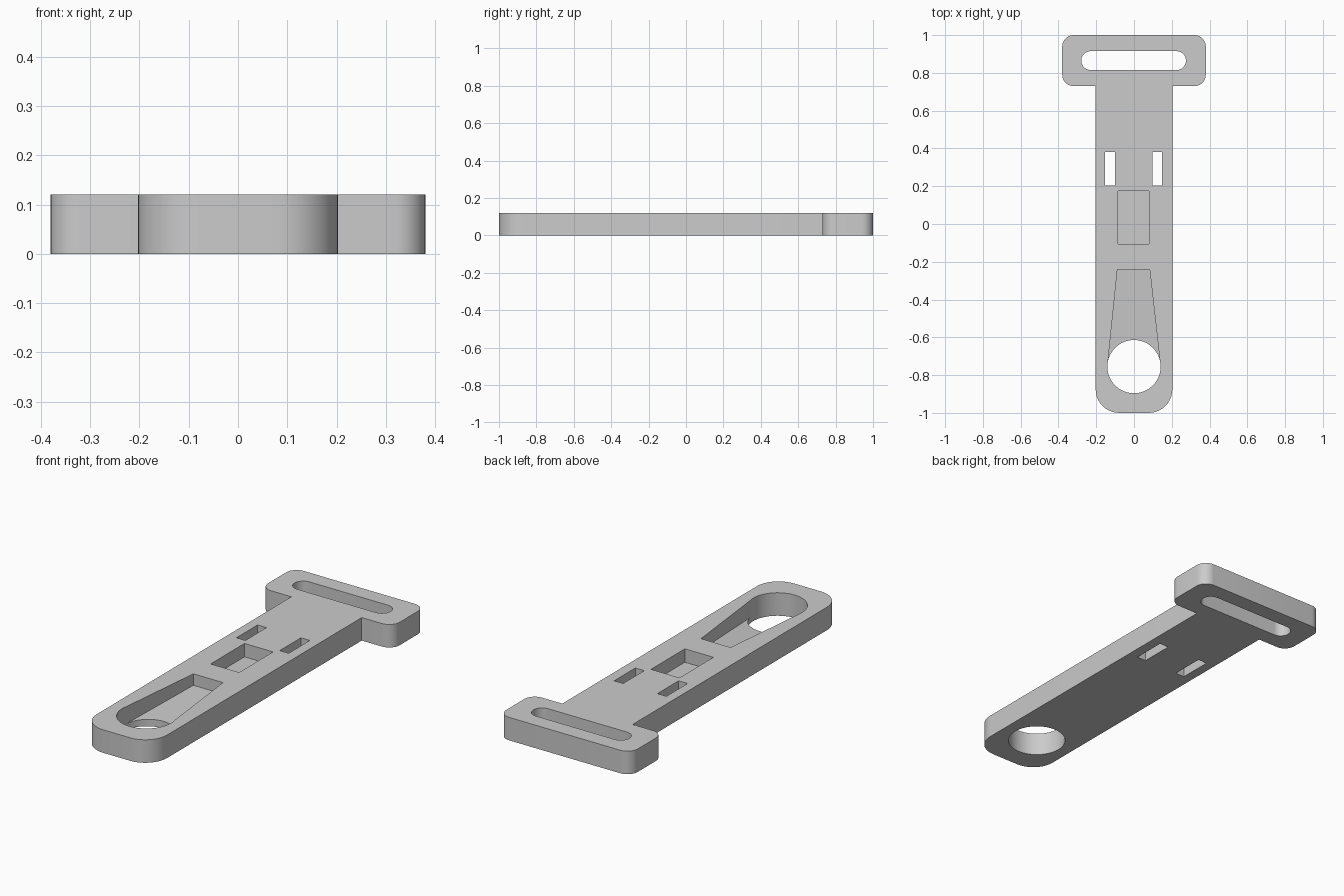
import bpy, bmesh
from math import pi, sin, cos, radians
from mathutils import Vector

cube = bpy.data.objects.get("Cube")
if cube:
    bpy.data.objects.remove(cube)

T = 0.12  # plate thickness

grey = bpy.data.materials.new("plain grey")
grey.use_nodes = True
colour = (0.6, 0.6, 0.6, 1)
grey.diffuse_color = colour
grey.node_tree.nodes["Principled BSDF"].inputs["Base Color"].default_value = colour


def rounded(corners, steps=10):
    """Outline from (x, y, radius) corners, each right angle rounded by an arc."""
    out = []
    for i, (x, y, r) in enumerate(corners):
        p = Vector((x, y))
        if r == 0:
            out.append(p)
            continue
        a = (Vector(corners[i - 1][:2]) - p).normalized() * r
        b = (Vector(corners[(i + 1) % len(corners)][:2]) - p).normalized() * r
        for k in range(steps + 1):
            t = pi / 2 * k / steps
            out.append(p + a * (1 - sin(t)) + b * (1 - cos(t)))
    return out


def box(x0, x1, y0, y1, r=0):
    return rounded([(x0, y0, r), (x1, y0, r), (x1, y1, r), (x0, y1, r)])


def prism(name, outline, z0, z1):
    bm = bmesh.new()
    face = bm.faces.new([bm.verts.new((x, y, z0)) for x, y in outline])
    new = bmesh.ops.extrude_face_region(bm, geom=[face])["geom"]
    for v in new:
        if isinstance(v, bmesh.types.BMVert):
            v.co.z = z1
    bmesh.ops.recalc_face_normals(bm, faces=bm.faces)
    mesh = bpy.data.meshes.new(name)
    bm.to_mesh(mesh)
    bm.free()
    mesh.materials.append(grey)
    ob = bpy.data.objects.new(name, mesh)
    bpy.context.collection.objects.link(ob)
    return ob


# T-shaped plate: rounded free end, wider rounded head
half = [(0.203, -1, 0.125), (0.203, 0.73, 0), (0.38, 0.73, 0.06), (0.38, 1, 0.06)]
outline = half + [(-x, y, r) for x, y, r in reversed(half)]
plate = prism("strap_plate", rounded(outline), 0, T)

# Through openings
LOW, HIGH = -0.1, T + 0.1
circle = [(0.141 * cos(2 * pi * k / 64), -0.755 + 0.141 * sin(2 * pi * k / 64)) for k in range(64)]
cutters = [
    prism("round_hole_cutter", circle, LOW, HIGH),
    prism("strap_slot_cutter", box(-0.279, 0.275, 0.815, 0.915, 0.0499), LOW, HIGH),
    prism("left_window_cutter", box(0.097, 0.149, 0.205, 0.38), LOW, HIGH),
    prism("right_window_cutter", box(-0.153, -0.101, 0.205, 0.38), LOW, HIGH),
    prism("square_pocket_cutter", box(-0.085, 0.08, -0.105, 0.175), 0.05, HIGH),
]

# Tapered pocket whose floor slopes down into the round hole
taper = [(-0.139, -0.74), (0.139, -0.74), (0.083, -0.242), (-0.088, -0.242)]
pocket = prism("tapered_pocket_cutter", taper, 0.03, HIGH)
for v in pocket.data.vertices:
    if v.co.z < T and v.co.y > -0.5:
        v.co.z = 0.06
cutters.append(pocket)

for cutter in cutters:
    mod = plate.modifiers.new(cutter.name, 'BOOLEAN')
    mod.operation = 'DIFFERENCE'
    mod.solver = 'EXACT'
    mod.object = cutter

# Apply the cuts, then drop the cutters
bpy.context.view_layer.update()
deps = bpy.context.evaluated_depsgraph_get()
cut = bpy.data.meshes.new_from_object(plate.evaluated_get(deps))
plate.modifiers.clear()
plate.data = cut
for cutter in cutters:
    bpy.data.objects.remove(cutter)

bpy.ops.object.select_all(action='DESELECT')
plate.select_set(True)
bpy.context.view_layer.objects.active = plate
bpy.ops.object.shade_smooth_by_angle(angle=radians(30))
